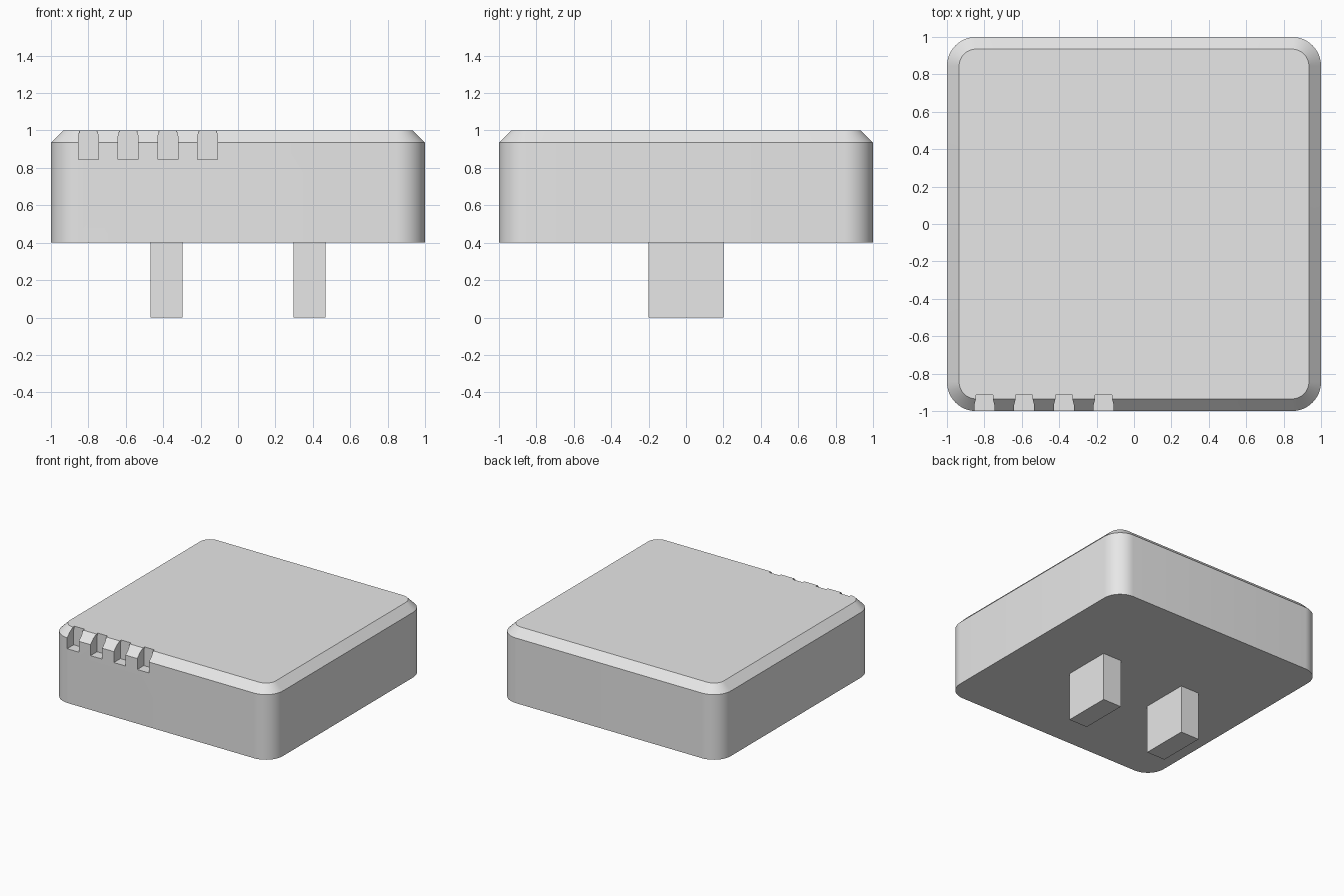
import bpy, bmesh, math

cube = bpy.data.objects.get("Cube")
if cube:
    bpy.data.objects.remove(cube, do_unlink=True)

grey = bpy.data.materials.new("plain_grey")
grey.use_nodes = True
colour = (0.8, 0.8, 0.8, 1)
grey.diffuse_color = colour
grey.node_tree.nodes["Principled BSDF"].inputs["Base Color"].default_value = colour


def add_object(name, bm):
    bmesh.ops.recalc_face_normals(bm, faces=bm.faces)
    mesh = bpy.data.meshes.new(name)
    bm.to_mesh(mesh)
    bm.free()
    mesh.materials.append(grey)
    obj = bpy.data.objects.new(name, mesh)
    bpy.context.collection.objects.link(obj)
    return obj


def rounded_ring(bm, half, radius, z, steps=12):
    """Ring of vertices around a rounded square."""
    ring = []
    for corner in range(4):
        base = corner * math.pi / 2
        cx = math.copysign(half - radius, math.cos(base + math.pi / 4))
        cy = math.copysign(half - radius, math.sin(base + math.pi / 4))
        for i in range(steps + 1):
            a = base + i / steps * math.pi / 2
            ring.append(bm.verts.new((cx + radius * math.cos(a), cy + radius * math.sin(a), z)))
    return ring


def bridge(bm, a, b):
    for i in range(len(a)):
        j = (i + 1) % len(a)
        bm.faces.new((a[i], a[j], b[j], b[i]))


# Housing: rounded square block with a chamfered upper rim
bm = bmesh.new()
rings = [rounded_ring(bm, 1, 0.155, 0.4),
         rounded_ring(bm, 1, 0.155, 0.935),
         rounded_ring(bm, 0.935, 0.09, 1)]
bridge(bm, rings[0], rings[1])
bridge(bm, rings[1], rings[2])
bm.faces.new(rings[0])
bm.faces.new(rings[2])
housing = add_object("housing", bm)

# Notch cutters: four slots along the front rim, slightly narrowed at the top
bm = bmesh.new()
profile = [(-0.053, 0.845), (0.053, 0.845), (0.053, 0.97), (0.044, 1.005),
           (0.044, 1.1), (-0.044, 1.1), (-0.044, 1.005), (-0.053, 0.97)]
for k in range(4):
    x = -0.8 + 0.2125 * k
    front = [bm.verts.new((x + px, -1.1, pz)) for px, pz in profile]
    back = [bm.verts.new((x + px, -0.915, pz)) for px, pz in profile]
    bridge(bm, front, back)
    bm.faces.new(front)
    bm.faces.new(back)
cutter = add_object("notch_cutter", bm)
cutter.hide_render = True
cutter.hide_set(True)

cut = housing.modifiers.new("front_notches", "BOOLEAN")
cut.operation = "DIFFERENCE"
cut.solver = "EXACT"
cut.object = cutter
bpy.ops.object.select_all(action="DESELECT")
housing.select_set(True)
bpy.context.view_layer.objects.active = housing
bpy.ops.object.modifier_apply(modifier=cut.name)
bpy.data.objects.remove(cutter, do_unlink=True)
bpy.ops.object.shade_smooth_by_angle(angle=math.radians(25))

# Feet: two rectangular posts under the housing
for side, name in ((1, "left_foot"), (-1, "right_foot")):
    bm = bmesh.new()
    bmesh.ops.create_cube(bm, size=1)
    for v in bm.verts:
        v.co = (v.co.x * 0.17 + side * 0.382, v.co.y * 0.4, (v.co.z + 0.5) * 0.4)
    add_object(name, bm)
